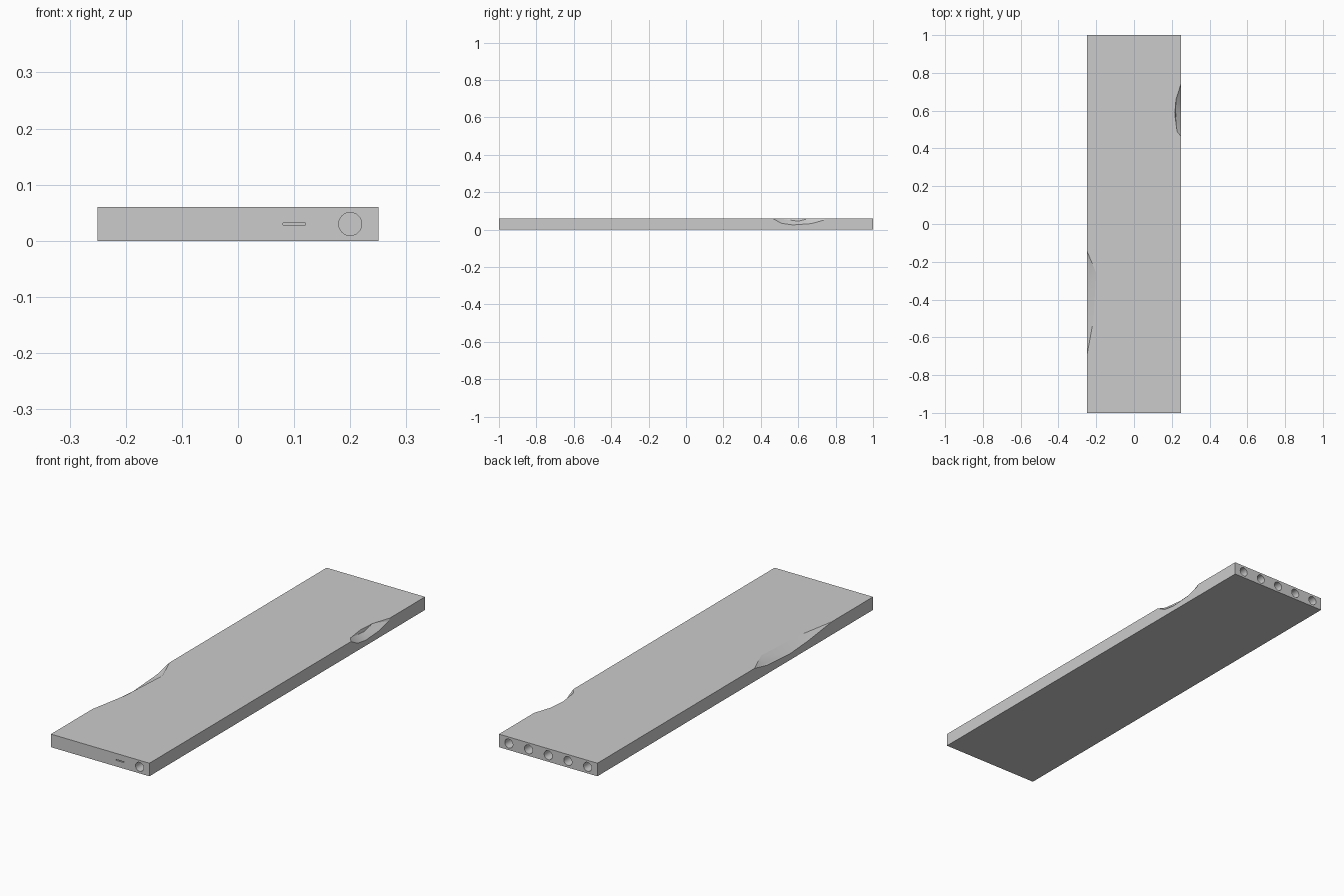
import bpy, bmesh, math
from mathutils import Vector

if "Cube" in bpy.data.objects:
    bpy.data.objects.remove(bpy.data.objects["Cube"])


def make_object(name, bm):
    mesh = bpy.data.meshes.new(name)
    bmesh.ops.recalc_face_normals(bm, faces=bm.faces)
    bm.to_mesh(mesh)
    bm.free()
    obj = bpy.data.objects.new(name, mesh)
    bpy.context.collection.objects.link(obj)
    return obj


def box(name, size, loc):
    bm = bmesh.new()
    bmesh.ops.create_cube(bm, size=1)
    bmesh.ops.scale(bm, vec=size, verts=bm.verts)
    bmesh.ops.translate(bm, vec=loc, verts=bm.verts)
    return make_object(name, bm)


def bore(name, x, y, depth=0.1):
    bpy.ops.mesh.primitive_cylinder_add(vertices=32, radius=0.0205, depth=depth * 2,
                                        location=(x, y, 0.03),
                                        rotation=(math.pi / 2, 0, 0))
    obj = bpy.context.object
    obj.name = name
    return obj


def chip(name, points, side):
    # Convex chunk, swept outward and upward past the plank edge
    bm = bmesh.new()
    for p in points:
        for off in ((0, 0, 0), (side * 0.05, 0, 0), (0, 0, 0.05), (side * 0.05, 0, 0.05)):
            bm.verts.new(Vector(p) + Vector(off))
    res = bmesh.ops.convex_hull(bm, input=bm.verts)
    loose = [g for g in set(res["geom_interior"] + res["geom_unused"])
             if isinstance(g, bmesh.types.BMVert)]
    bmesh.ops.delete(bm, geom=loose, context='VERTS')
    return make_object(name, bm)


# Plank
plank = box("concrete_plank", (0.5, 2, 0.06), (0, 0, 0.03))

# Bores in the back end, one bore and a slot in the front end
cutters = [bore("back_bore", 0.1 * i, 1) for i in range(-2, 3)]
cutters.append(bore("front_bore", 0.2, -1))
cutters.append(box("front_slot", (0.04, 0.1, 0.004), (0.1, -1, 0.03)))

# Broken chips along the two long top edges
cutters.append(chip("right_chip", [
    (0.25, 0.745, 0.06), (0.222, 0.66, 0.06), (0.216, 0.58, 0.06),
    (0.228, 0.49, 0.06), (0.25, 0.462, 0.06),
    (0.25, 0.51, 0.034), (0.25, 0.57, 0.025), (0.25, 0.67, 0.032),
    (0.25, 0.735, 0.05), (0.22, 0.60, 0.045)], 1))
cutters.append(chip("left_chip", [
    (-0.25, -0.14, 0.06), (-0.20, -0.26, 0.06), (-0.215, -0.51, 0.06),
    (-0.25, -0.70, 0.06), (-0.235, -0.22, 0.044), (-0.25, -0.23, 0.04),
    (-0.25, -0.40, 0.029), (-0.25, -0.53, 0.038)], -1))

for c in cutters:
    mod = plank.modifiers.new(c.name, 'BOOLEAN')
    mod.operation = 'DIFFERENCE'
    mod.solver = 'EXACT'
    mod.object = c
    c.hide_render = True
    c.display_type = 'WIRE'

# Bake the cuts, then clear the cutters
bpy.ops.object.select_all(action='DESELECT')
plank.select_set(True)
bpy.context.view_layer.objects.active = plank
for mod in list(plank.modifiers):
    bpy.ops.object.modifier_apply(modifier=mod.name)
for c in cutters:
    bpy.data.objects.remove(c)
bpy.ops.object.shade_smooth_by_angle(angle=math.radians(20))
